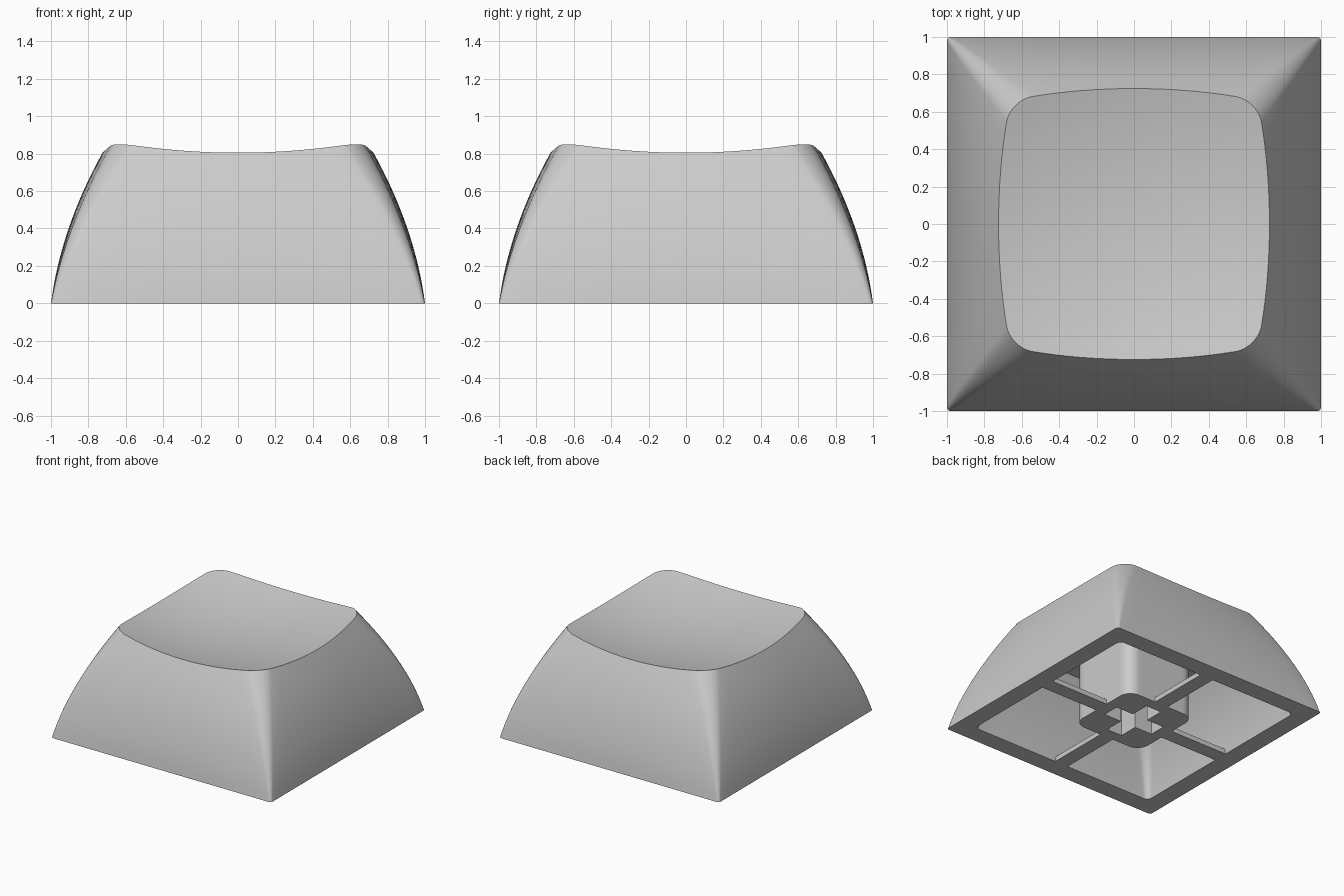
import bpy, bmesh, math
from mathutils import Vector

if "Cube" in bpy.data.objects:
    bpy.data.objects.remove(bpy.data.objects["Cube"])

grey = bpy.data.materials.new("light_grey_plastic")
grey.use_nodes = True
COLOUR = (0.6, 0.6, 0.6, 1)
grey.diffuse_color = COLOUR
grey.node_tree.nodes["Principled BSDF"].inputs["Base Color"].default_value = COLOUR

SIDE, ARC = 16, 8      # segments along each side and each corner


def rounded_square(w, r, z=0.0, bulge=0.0):
    """Ring of points for a square with round corners and slightly bowed sides."""
    ring = []
    for k in range(4):
        quad = [(w, (w - r) * (2 * i / SIDE - 1)) for i in range(SIDE)]
        for i in range(ARC):
            a = math.pi / 2 * i / ARC
            quad.append((w - r + r * math.cos(a), w - r + r * math.sin(a)))
        c, s = round(math.cos(k * math.pi / 2)), round(math.sin(k * math.pi / 2))
        for x, y in quad:
            x, y = x * (1 - bulge * (y / w) ** 2), y * (1 - bulge * (x / w) ** 2)
            ring.append(Vector((c * x - s * y, s * x + c * y, z)))
    return ring


def skin(bm, rings):
    """Join successive rings with quads; returns the vertex rings."""
    loops = [[bm.verts.new(p) for p in ring] for ring in rings]
    for a, b in zip(loops, loops[1:]):
        for i in range(len(a)):
            j = (i + 1) % len(a)
            bm.faces.new((a[i], a[j], b[j], b[i]))
    return loops


def finish(bm, name):
    bmesh.ops.recalc_face_normals(bm, faces=bm.faces)
    mesh = bpy.data.meshes.new(name)
    bm.to_mesh(mesh)
    bm.free()
    mesh.materials.append(grey)
    obj = bpy.data.objects.new(name, mesh)
    bpy.context.collection.objects.link(obj)
    bpy.ops.object.select_all(action="DESELECT")
    obj.select_set(True)
    bpy.context.view_layer.objects.active = obj
    bpy.ops.object.shade_smooth_by_angle(angle=math.radians(32))
    return obj


def dish(p):
    return 0.721 + 0.16 * (p.x ** 2 + p.y ** 2)


def outer(z):
    return rounded_square(1 - 0.13 * z - 0.264 * z * z, 0.02 + 0.13 * z, z, 0.055 * z)


def inner(z):
    return rounded_square(0.85 - 0.16 * z - 0.4 * z * z, 0.04 + 0.1 * z, z)


# Upper edge, where the curved walls meet the hollow of the dish
count = len(outer(0))
heights = [0.8] * count
for step in range(12):
    heights = [dish(outer(heights[i])[i]) for i in range(count)]

# Cap shell: dish, outer walls, bottom rim, cavity walls and ceiling
CEILING = 0.62
rings = []
for n in range(1, 11):
    ring = []
    for i in range(count):
        p = outer(heights[i])[i] * (n / 10)
        p.z = dish(p)
        ring.append(p)
    rings.append(ring)
for n in range(15, -1, -1):
    rings.append([outer(heights[i] * n / 16)[i] for i in range(count)])
rings += [inner(CEILING * n / 8) for n in range(9)]

bm = bmesh.new()
loops = skin(bm, rings)
centre = bm.verts.new((0, 0, dish(Vector())))
first = loops[0]
for i in range(count):
    bm.faces.new((centre, first[i], first[(i + 1) % count]))
bm.faces.new(loops[-1])
finish(bm, "cap_shell")

# Stem: rounded post with a cross-shaped socket in its lower end
STEM = 0.32
bm = bmesh.new()
post = skin(bm, [rounded_square(STEM, 0.1, z) for z in (0, CEILING)])
arm, half = 0.23, 0.07
cross = []
for k in range(4):
    c, s = round(math.cos(k * math.pi / 2)), round(math.sin(k * math.pi / 2))
    for x, y in ((arm, -half), (arm, half), (half, half)):
        cross.append(Vector((c * x - s * y, s * x + c * y, 0)))
socket = skin(bm, [cross, [p + Vector((0, 0, 0.42)) for p in cross]])
bm.faces.new(socket[1])
rim = [bm.edges.get((l[i], l[(i + 1) % len(l)]))
       for l in (post[0], socket[0]) for i in range(len(l))]
bmesh.ops.triangle_fill(bm, edges=rim, use_beauty=True)
finish(bm, "stem")

# Thin ribs tying the stem to the walls
RIB_W, RIB_H, WALL = 0.12, 0.04, 0.85
for name, dx, dy in (("left_rib", 1, 0), ("right_rib", -1, 0),
                     ("back_rib", 0, 1), ("front_rib", 0, -1)):
    bm = bmesh.new()
    bmesh.ops.create_cube(bm, size=1)
    mid, length = (STEM + WALL) / 2, WALL - STEM
    for v in bm.verts:
        v.co = Vector((v.co.x * (length if dx else RIB_W) + dx * mid,
                       v.co.y * (length if dy else RIB_W) + dy * mid,
                       (v.co.z + 0.5) * RIB_H))
    finish(bm, name)
